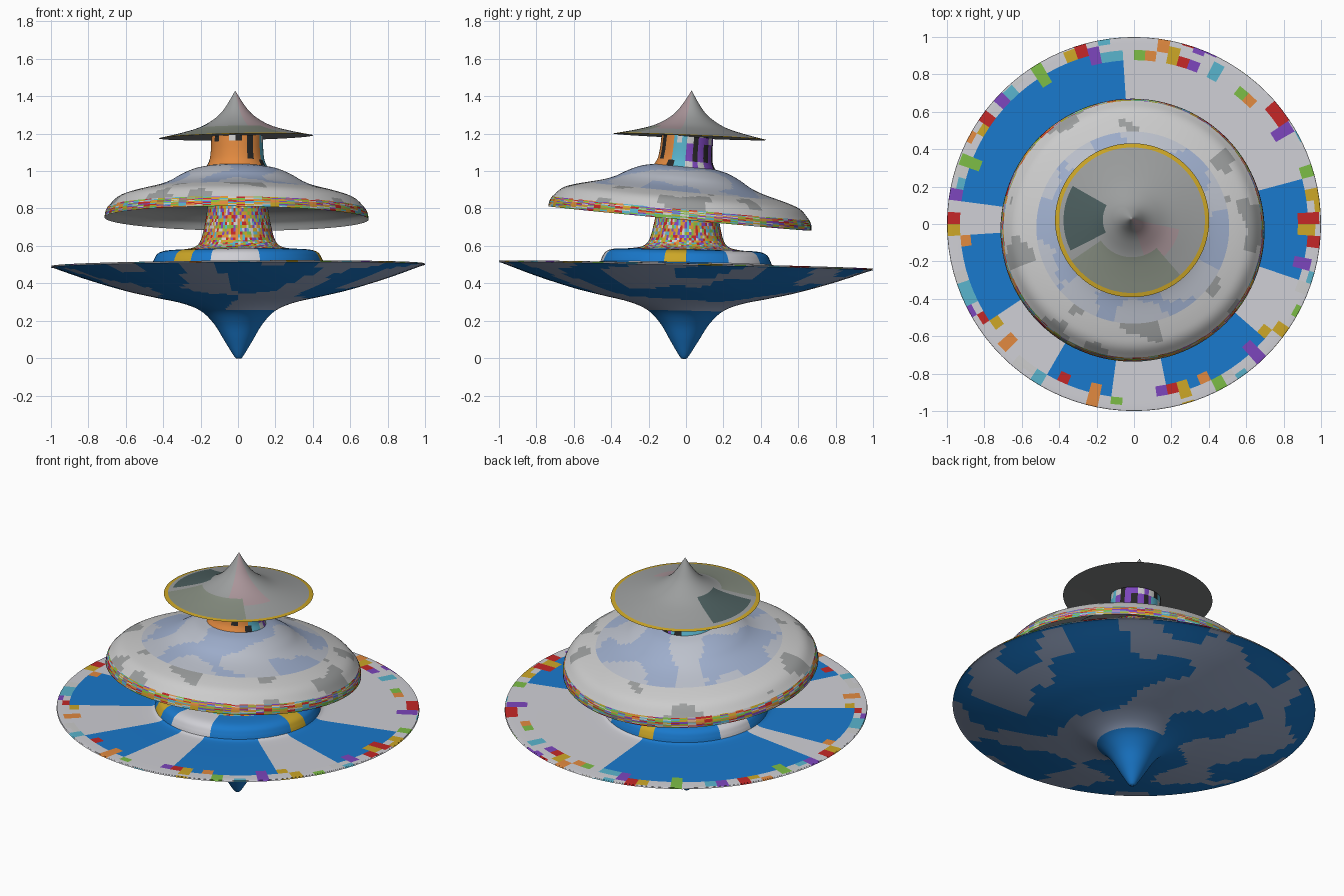
import bpy, bmesh, math, random
from mathutils import Vector, Matrix, noise

if "Cube" in bpy.data.objects:
    bpy.data.objects.remove(bpy.data.objects["Cube"])

random.seed(4)
BLUE, CLOUD, GOLD = (0.01, 0.19, 0.6), (0.62, 0.62, 0.66), (0.6, 0.38, 0.02)
HAZE, PALE, GREY = (0.34, 0.42, 0.6), (0.6, 0.6, 0.58), (0.33, 0.34, 0.34)
RED, GREEN, VIOLET = (0.55, 0.02, 0.02), (0.2, 0.5, 0.06), (0.2, 0.06, 0.5)
ORANGE, TEAL, BLACK = (0.75, 0.25, 0.05), (0.1, 0.45, 0.6), (0.02, 0.02, 0.02)
PINE, ROSE, MEADOW = (0.07, 0.11, 0.11), (0.4, 0.3, 0.32), (0.24, 0.27, 0.22)
CONFETTI = [RED, GREEN, VIOLET, ORANGE, TEAL, GOLD, PALE]


def smooth_profile(pts, steps=5):
    """Catmull-Rom curve through the (radius, height) points."""
    p = [Vector(q) for q in pts]
    p = [2 * p[0] - p[1]] + p + [2 * p[-1] - p[-2]]
    out = []
    for a, b, c, d in zip(p, p[1:], p[2:], p[3:]):
        for i in range(steps):
            t = i / steps
            out.append(0.5 * (2 * b + (c - a) * t + (2 * a - 5 * b + 4 * c - d) * t ** 2
                              + (3 * b - a - 3 * c + d) * t ** 3))
    return out + [p[-2]]


def lathe(name, profile, colors, paint, pivot, slope, sides=96):
    """Revolve a smooth profile about a leaning axis; paint picks a colour per face."""
    bm = bmesh.new()
    verts = [bm.verts.new((max(r, 0), 0, z)) for r, z in smooth_profile(profile)]
    edges = [bm.edges.new(pair) for pair in zip(verts, verts[1:])]
    bmesh.ops.spin(bm, geom=verts + edges, cent=(0, 0, 0), axis=(0, 0, 1),
                   angle=math.tau, steps=sides, use_duplicate=False)
    bmesh.ops.remove_doubles(bm, verts=bm.verts, dist=0.0004)
    bmesh.ops.recalc_face_normals(bm, faces=bm.faces)
    for f in bm.faces:
        c = f.calc_center_median()
        color = paint(c, math.degrees(math.atan2(c.y, c.x)) % 360) if paint else colors[0]
        f.material_index = colors.index(color)
    me = bpy.data.meshes.new(name)
    bm.to_mesh(me)
    bm.free()
    for i, color in enumerate(colors):
        mat = bpy.data.materials.new(f"{name}_colour_{i}")
        mat.diffuse_color = (*color, 1)
        mat.use_nodes = True
        mat.node_tree.nodes["Principled BSDF"].inputs["Base Color"].default_value = mat.diffuse_color
        me.materials.append(mat)
    ob = bpy.data.objects.new(name, me)
    bpy.context.collection.objects.link(ob)
    # lean: z rises by slope per unit of x and y
    up = Vector((-slope[0], -slope[1], 1))
    ob.matrix_world = (Matrix.Translation(pivot)
                       @ Vector((0, 0, 1)).rotation_difference(up).to_matrix().to_4x4())
    bpy.ops.object.select_all(action='DESELECT')
    bpy.context.view_layer.objects.active = ob
    ob.select_set(True)
    bpy.ops.object.shade_smooth_by_angle(angle=math.radians(35))


# Paint rules
def within(a, spans):
    return any(lo <= a <= hi for lo, hi in spans)


def sky(c, a):
    if c.xy.length < 0.2:
        return BLUE
    return HAZE if noise.noise(c * 3.2) > 0.08 else BLUE


def deck(c, a):
    r = c.xy.length
    if r > 0.86 and noise.noise(Vector((a * 0.2, r * 14, 0))) > 0.12:
        return CONFETTI[int(a / 5) * 5 % 7]
    blue = within(a, [(95, 172), (185, 212), (240, 262), (280, 318), (340, 360), (0, 14)])
    return BLUE if blue and r < 0.92 else CLOUD


def collar(c, a):
    if within(a, [(223, 236), (345, 360), (90, 102)]):
        return GOLD
    return CLOUD if within(a, [(250, 285), (30, 60), (150, 175)]) else BLUE


def dome(c, a):
    r = c.xy.length
    n = noise.noise(c * 5)
    if r > 0.52:
        return PALE if n > -0.25 else GREY
    return HAZE if n > 0.05 else (0.5, 0.53, 0.6)


def confetti(c, a):
    return CONFETTI[int(abs(noise.noise(Vector((a * 0.09, c.z * 9, 0)))) * 997) % 7]


def pixels(c, a):
    if noise.noise(Vector((int(a / 14) * 3.3, int(c.z * 22) * 2.7, 0.4))) > 0.12:
        return BLACK if int(a / 14) % 2 else PALE
    return ORANGE if within(a, [(180, 330)]) else VIOLET if a < 90 else TEAL


def scenery(c, a):
    r = c.xy.length
    if r > 0.4:
        return GOLD
    if 0.16 < r < 0.37 and within(a, [(150, 205)]):
        return PINE
    if within(a, [(215, 310)]) and r > 0.2:
        return MEADOW
    return ROSE if within(a, [(290, 350)]) and r < 0.25 else GREY


# Lower spinning top: pointed foot, wide disc (heights relative to z = 0.5)
low = ((0, 0, 0.498), (0.007, -0.022))
lathe("lower_top_body", [
    (0, -0.498), (0.02, -0.493), (0.075, -0.405), (0.13, -0.315), (0.2, -0.245),
    (0.3, -0.203), (0.45, -0.17), (0.6, -0.135), (0.8, -0.075), (0.97, -0.015), (1, -0.006)],
    [BLUE, HAZE], sky, *low)
lathe("lower_top_deck", [
    (1, -0.006), (0.995, -0.001), (0.97, 0.003), (0.7, 0.003), (0.5, 0.003), (0.457, 0.012)],
    [BLUE, CLOUD] + CONFETTI, deck, *low)
lathe("lower_top_collar", [
    (0.457, 0.012), (0.448, 0.035), (0.43, 0.062), (0.39, 0.078), (0.3, 0.083)],
    [BLUE, CLOUD, GOLD], collar, *low)
lathe("lower_top_stem", [
    (0.3, 0.083), (0.235, 0.096), (0.2, 0.13), (0.178, 0.21), (0.163, 0.3), (0.157, 0.4),
    (0.155, 0.5)], CONFETTI, confetti, *low)

# Middle spinning top: hollow dome, leaning to the back
mid = ((-0.005, 0, 1.1), (-0.008, -0.093))
lathe("middle_top_dome", [
    (0.69, -0.3), (0.64, -0.25), (0.57, -0.222), (0.43, -0.185), (0.36, -0.158),
    (0.3, -0.123), (0.23, -0.092), (0.163, -0.077)],
    [PALE, GREY, HAZE, (0.5, 0.53, 0.6)], dome, *mid)
lathe("middle_top_rim", [(0.706, -0.355), (0.702, -0.325), (0.69, -0.3)],
      CONFETTI, confetti, *mid)
lathe("middle_top_lining", [
    (0.706, -0.355), (0.696, -0.326), (0.68, -0.305), (0.63, -0.262), (0.56, -0.234),
    (0.43, -0.197), (0.36, -0.17), (0.3, -0.135), (0.14, -0.1)], [GREY], None, *mid)
lathe("middle_top_stem", [
    (0.163, -0.077), (0.148, -0.045), (0.141, 0), (0.139, 0.05), (0.138, 0.088)],
    [ORANGE, VIOLET, TEAL, BLACK, PALE], pixels, *mid)

# Upper spinning top: thin pointed hat with a flat underside
hat = ((-0.01, 0.02, 1.183), (0.02, -0.042))
lathe("upper_top_hat", [
    (0.412, 0), (0.3, 0.024), (0.2, 0.052), (0.13, 0.088), (0.08, 0.128),
    (0.042, 0.178), (0, 0.247)], [GOLD, PINE, MEADOW, ROSE, GREY], scenery, *hat)
lathe("upper_top_underside", [(0.412, 0), (0.2, 0.003), (0, 0.004)],
      [(0.22, 0.23, 0.23)], None, *hat)
